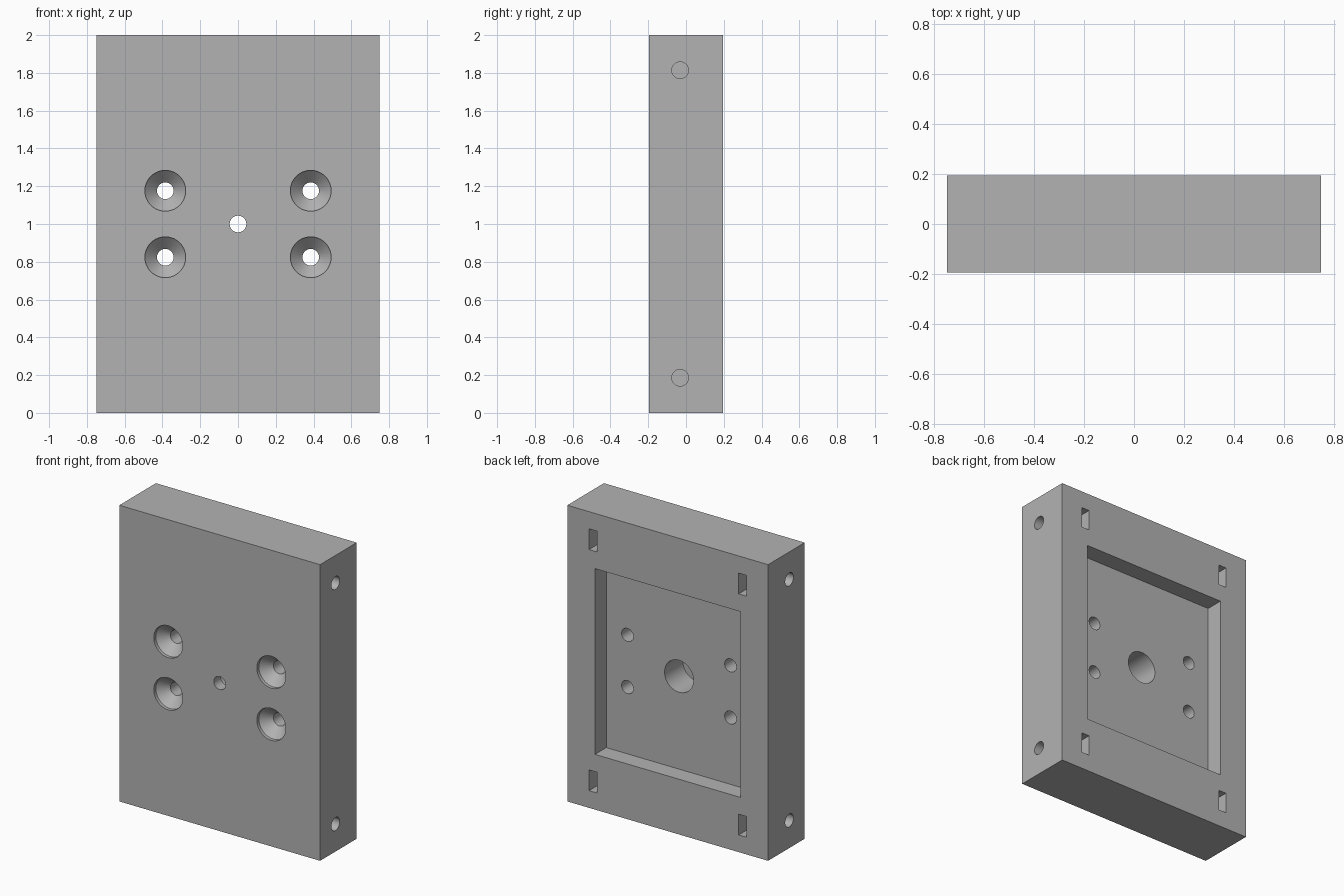
import bpy, bmesh
from math import cos, sin, tau, radians
from mathutils import Matrix

cube = bpy.data.objects.get("Cube")
if cube:
    bpy.data.objects.remove(cube, do_unlink=True)

grey = bpy.data.materials.new("plain grey")
grey.use_nodes = True
grey.diffuse_color = (0.45, 0.45, 0.45, 1)
grey.node_tree.nodes["Principled BSDF"].inputs["Base Color"].default_value = (0.45, 0.45, 0.45, 1)

W, D, H = 1.5, 0.39, 2.0
FRONT, BACK, MID = -D / 2, D / 2, H / 2
POCKET = BACK - 0.12
HOLE = 0.044


def finish(name, bm):
    bmesh.ops.recalc_face_normals(bm, faces=bm.faces)
    mesh = bpy.data.meshes.new(name)
    bm.to_mesh(mesh)
    bm.free()
    mesh.materials.append(grey)
    obj = bpy.data.objects.new(name, mesh)
    bpy.context.collection.objects.link(obj)
    return obj


def box(name, x0, x1, y0, y1, z0, z1):
    bm = bmesh.new()
    size = Matrix.Diagonal((x1 - x0, y1 - y0, z1 - z0, 1))
    place = Matrix.Translation(((x0 + x1) / 2, (y0 + y1) / 2, (z0 + z1) / 2))
    bmesh.ops.create_cube(bm, size=1, matrix=place @ size)
    return finish(name, bm)


def turned(name, profile, centre, axis="y", sides=48):
    """Solid of revolution from (position, radius) pairs along the x or y axis."""
    bm = bmesh.new()
    rings = []
    for t, r in profile:
        ring = []
        for i in range(sides):
            a, b = r * cos(tau * i / sides), r * sin(tau * i / sides)
            point = (centre[0] + a, t, centre[1] + b) if axis == "y" else (t, centre[0] + a, centre[1] + b)
            ring.append(bm.verts.new(point))
        rings.append(ring)
    for low, high in zip(rings, rings[1:]):
        for i in range(sides):
            j = (i + 1) % sides
            bm.faces.new((low[i], low[j], high[j], high[i]))
    bm.faces.new(rings[0])
    bm.faces.new(rings[-1])
    return finish(name, bm)


# Solid block
plate = box("mounting_block", -W / 2, W / 2, FRONT, BACK, 0, H)

# Recess in the back
cutters = [box("pocket_cutter", -0.543, 0.543, POCKET, BACK + 0.1, MID - 0.627, MID + 0.627)]

# Stepped centre hole, wide at the back
cutters.append(turned("centre_hole_cutter",
                      [(FRONT - 0.1, HOLE), (-0.12, HOLE), (-0.12, 0.108), (POCKET + 0.05, 0.108)],
                      (0, MID)))

for sx in (-1, 1):
    for sz in (-1, 1):
        # Countersunk screw holes
        cutters.append(turned("screw_hole_cutter",
                              [(FRONT - 0.1, 0.108), (FRONT + 0.022, 0.108),
                               (FRONT + 0.086, HOLE), (POCKET + 0.05, HOLE)],
                              (sx * 0.385, MID + sz * 0.176)))
        # Nut slots in the back and the side holes that meet them
        z = MID + sz * 0.814
        x0, x1 = sorted((sx * 0.53, sx * 0.588))
        cutters.append(box("nut_slot_cutter", x0, x1, -0.105, BACK + 0.1, z - 0.07, z + 0.07))
        cutters.append(turned("side_hole_cutter",
                              [(sx * 0.56, HOLE), (sx * 0.85, HOLE)], (-0.031, z), axis="x"))

# Cut each opening, then discard its cutter
bpy.ops.object.select_all(action="DESELECT")
plate.select_set(True)
bpy.context.view_layer.objects.active = plate
for cutter in cutters:
    cutter.hide_render = True
    cut = plate.modifiers.new("cut", "BOOLEAN")
    cut.operation = "DIFFERENCE"
    cut.solver = "EXACT"
    cut.object = cutter
    bpy.ops.object.modifier_apply(modifier=cut.name)
    bpy.data.objects.remove(cutter, do_unlink=True)

bpy.ops.object.shade_smooth_by_angle(angle=radians(30))
